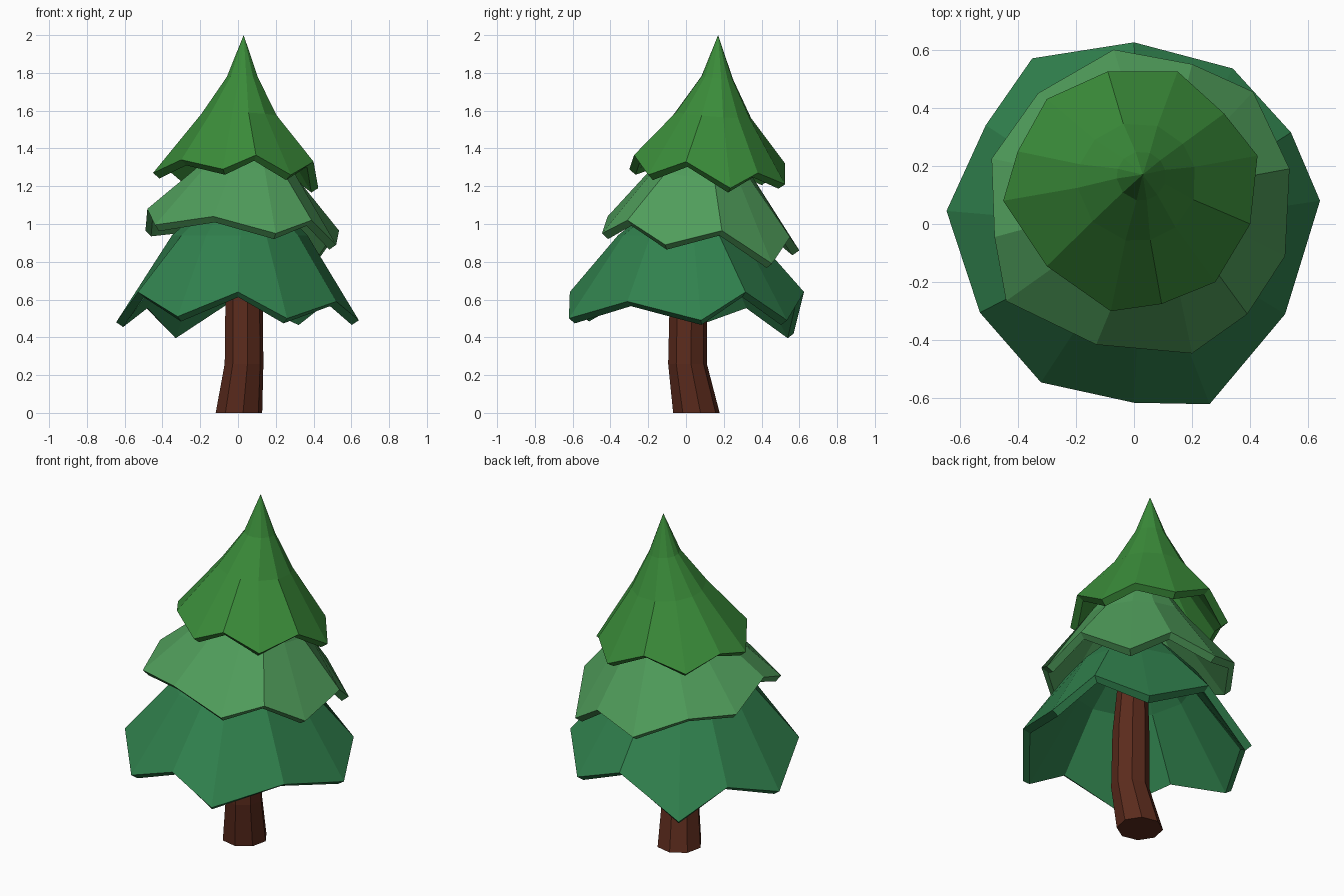
import bpy
import bmesh
from math import cos, sin, atan2, radians
from mathutils import Vector

if "Cube" in bpy.data.objects:
    bpy.data.objects.remove(bpy.data.objects["Cube"])


def material(name, color):
    m = bpy.data.materials.new(name)
    m.diffuse_color = (*color, 1)
    m.use_nodes = True
    m.node_tree.nodes["Principled BSDF"].inputs["Base Color"].default_value = m.diffuse_color
    return m


def make_object(name, bm, mat):
    bmesh.ops.recalc_face_normals(bm, faces=bm.faces)
    me = bpy.data.meshes.new(name)
    bm.to_mesh(me)
    bm.free()
    me.materials.append(mat)
    ob = bpy.data.objects.new(name, me)
    bpy.context.collection.objects.link(ob)
    return ob


def bridge(bm, a, b):
    n = len(a)
    for i in range(n):
        j = (i + 1) % n
        bm.faces.new((a[i], a[j], b[j], b[i]))


def foliage(name, rim, rings, apex, tilt, color):
    """Zigzag rim, tapering rings (x, y, z, radius), apex; shell thickened inward."""
    bm = bmesh.new()
    cx = sum(p[0] for p in rim) / len(rim)
    cy = sum(p[1] for p in rim) / len(rim)
    angles = [atan2(p[1] - cy, p[0] - cx) for p in rim]
    prev = [bm.verts.new(p) for p in rim]
    for x, y, z, r in rings:
        loop = []
        for a in angles:
            dx, dy = r * cos(a), r * sin(a)
            loop.append(bm.verts.new((x + dx, y + dy, z + tilt[0] * dx + tilt[1] * dy)))
        bridge(bm, prev, loop)
        prev = loop
    tip = bm.verts.new(apex)
    for i in range(len(prev)):
        bm.faces.new((prev[i], prev[(i + 1) % len(prev)], tip))
    # open shell: make sure the normals point outward
    ob = make_object(name, bm, material(name + "_green", color))
    me = ob.data
    if sum(p.normal.z * p.area for p in me.polygons) < 0:
        me.flip_normals()
    s = ob.modifiers.new("thickness", 'SOLIDIFY')
    s.thickness = 0.045
    s.offset = -1
    return ob


# Bottom tier
foliage("bottom_foliage", [
    (0.0, -0.615, 0.64), (0.26, -0.62, 0.50), (0.52, -0.31, 0.59),
    (0.64, 0.08, 0.49), (0.54, 0.315, 0.64), (0.34, 0.535, 0.49),
    (0.0, 0.625, 0.64), (-0.35, 0.57, 0.42), (-0.51, 0.34, 0.58),
    (-0.645, 0.045, 0.48), (-0.53, -0.305, 0.64), (-0.32, -0.545, 0.51)],
    [(0.01, 0.0, 0.94, 0.36), (0.02, 0.03, 1.10, 0.19)],
    (0.03, 0.05, 1.27), (0, 0), (0.03, 0.22, 0.075))

# Middle tier
foliage("middle_foliage", [
    (-0.13, -0.415, 1.04), (0.20, -0.445, 0.95), (0.39, -0.31, 1.02),
    (0.52, -0.11, 0.89), (0.535, 0.19, 0.965), (0.41, 0.455, 0.79),
    (0.20, 0.55, 0.93), (-0.07, 0.60, 0.86), (-0.33, 0.45, 0.98),
    (-0.49, 0.225, 0.965), (-0.48, -0.045, 1.08), (-0.44, -0.265, 0.995)],
    [(0.055, 0.09, 1.27, 0.27), (0.07, 0.12, 1.45, 0.13)],
    (0.08, 0.14, 1.62), (-0.11, -0.12), (0.08, 0.34, 0.105))

# Top tier
foliage("top_foliage", [
    (-0.08, -0.30, 1.29), (0.095, -0.275, 1.365), (0.28, -0.20, 1.26),
    (0.40, 0.0, 1.33), (0.425, 0.235, 1.19), (0.31, 0.38, 1.27),
    (0.15, 0.525, 1.21), (-0.09, 0.525, 1.32), (-0.30, 0.43, 1.23),
    (-0.40, 0.25, 1.31), (-0.45, 0.08, 1.27), (-0.30, -0.145, 1.34)],
    [(0.01, 0.145, 1.575, 0.205), (0.025, 0.165, 1.775, 0.085)],
    (0.03, 0.17, 2.0), (-0.03, -0.08), (0.043, 0.265, 0.042))

# Bent octagonal trunk
bm = bmesh.new()
loops = []
for x, y, z, r in [(0.005, 0.055, 0, 0.125), (0.032, 0.008, 0.26, 0.104),
                   (0.032, 0.012, 0.6, 0.10), (0.025, 0.02, 0.92, 0.08)]:
    loops.append([bm.verts.new((x + r * cos(radians(45 * i + 10)),
                                y + r * sin(radians(45 * i + 10)), z)) for i in range(8)])
for a, b in zip(loops, loops[1:]):
    bridge(bm, a, b)
bm.faces.new(loops[0])
bm.faces.new(loops[-1])
make_object("trunk", bm, material("bark", (0.105, 0.024, 0.012)))
